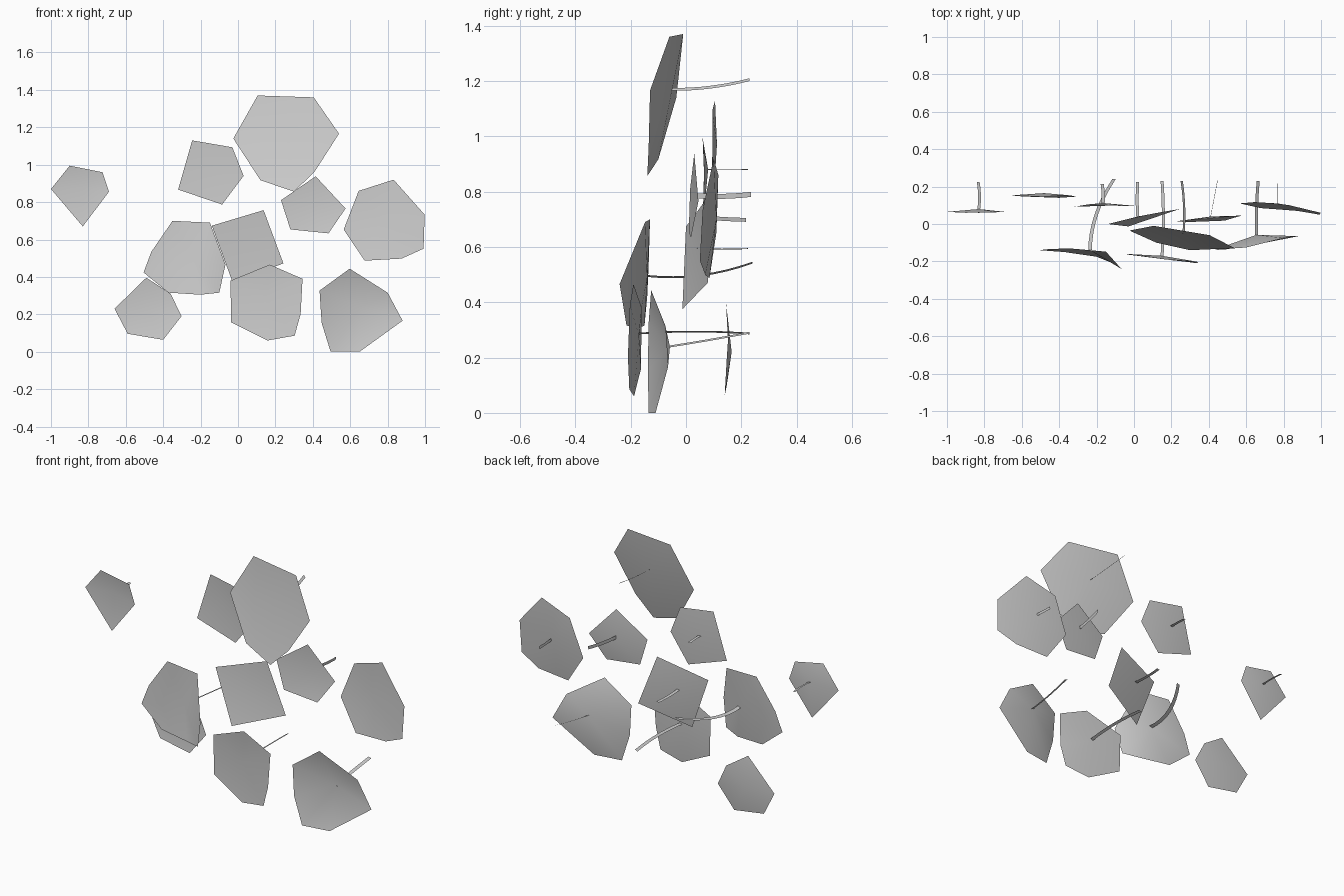
import bpy
from mathutils import Vector


def make_mesh(name, verts, faces):
    me = bpy.data.meshes.new(name)
    me.from_pydata(verts, [], faces)
    me.polygons.foreach_set("use_smooth", [True] * len(faces))
    me.update()
    ob = bpy.data.objects.new(name, me)
    bpy.context.collection.objects.link(ob)
    return ob


def petal(name, centre, rim):
    """Shallow faceted sheet: fan from its centre to a rim listed clockwise from the front."""
    n = len(rim)
    make_mesh(name, [centre] + rim, [(0, 1 + (i + 1) % n, 1 + i) for i in range(n)])


def stem(name, start, mid, end, width, steps=8):
    """Thin flat ribbon along a curve through three points; width is its (x, z) span."""
    a, m, b = Vector(start), Vector(mid), Vector(end)
    ctrl = 2 * m - (a + b) / 2
    half = Vector((width[0], 0, width[1])) / 2
    verts = []
    for i in range(steps + 1):
        t = i / steps
        p = a * (1 - t) ** 2 + ctrl * 2 * t * (1 - t) + b * t * t
        verts += [p - half, p + half]
    make_mesh(name, verts, [(2 * i, 2 * i + 1, 2 * i + 3, 2 * i + 2) for i in range(steps)])


# Far left panel
petal("far_left_panel", (-.83, .08, .88),
      [(-1, .065, .87), (-.90, .06, .995), (-.725, .063, .96), (-.69, .065, .855), (-.83, .06, .67)])
stem("far_left_stem", (-.83, .08, .88), (-.826, .15, .879), (-.833, .225, .88), (.015, -.003))

# Upper left panel
petal("upper_left_panel", (-.165, .112, .97),
      [(-.245, .105, 1.13), (-.03, .095, 1.093), (.03, .095, .94), (-.085, .10, .787), (-.32, .092, .867)])
stem("upper_left_stem", (-.165, .112, .975), (-.165, .16, .975), (-.17, .215, .975), (.017, 0))

# Large top panel
petal("top_panel", (.265, -.05, 1.17),
      [(.105, -.01, 1.37), (.405, -.06, 1.36), (.54, -.13, 1.166), (.41, -.135, .963),
       (.30, -.14, .856), (.12, -.10, .917), (-.025, -.035, 1.14)])
stem("top_stem", (.265, -.05, 1.17), (.268, .09, 1.178), (.255, .23, 1.205), (.012, -.010))

# Small panel right of centre
petal("inner_right_panel", (.41, .04, .775),
      [(.415, .03, .938), (.575, .045, .766), (.484, .018, .633), (.28, .01, .654), (.23, .015, .81)])
stem("inner_right_stem", (.41, .04, .785), (.428, .135, .783), (.447, .235, .79), (.002, .018))

# Far right panel
petal("far_right_panel", (.765, .11, .70),
      [(.832, .10, .92), (.998, .06, .733), (.992, .05, .551), (.875, .07, .498),
       (.677, .085, .487), (.565, .11, .653), (.645, .117, .86)])
stem("far_right_stem", (.765, .11, .703), (.765, .16, .70), (.765, .217, .698), (.003, .014))

# Lower right panel, the most domed
petal("lower_right_panel", (.655, -.058, .24),
      [(.597, -.126, .444), (.80, -.075, .316), (.88, -.065, .166), (.65, -.11, 0),
       (.495, -.135, 0), (.447, -.138, .155), (.436, -.135, .327)])
stem("lower_right_stem", (.655, -.06, .24), (.655, .08, .263), (.664, .23, .29), (.016, -.007))

# Four-sided middle panel
petal("middle_panel", (.02, .04, .59),
      [(-.14, 0, .674), (.137, .062, .757), (.243, .08, .472), (-.03, -.013, .375)])
stem("middle_stem", (.02, .04, .594), (.017, .13, .592), (.02, .225, .594), (.016, .003))

# Inner left panel
petal("inner_left_panel", (-.235, -.14, .49),
      [(-.35, -.13, .70), (-.15, -.148, .69), (-.067, -.24, .466), (-.10, -.215, .316),
       (-.20, -.175, .305), (-.372, -.15, .316), (-.505, -.14, .424), (-.463, -.135, .535)])
stem("inner_left_stem", (-.235, -.14, .495), (-.202, .05, .497), (-.107, .24, .543), (.019, .007))

# Lower middle panel
petal("lower_middle_panel", (.15, -.17, .28),
      [(.17, -.19, .466), (.345, -.203, .39), (.335, -.21, .203), (.303, -.205, .086),
       (.157, -.188, .06), (-.037, -.163, .158), (-.04, -.16, .38)])
stem("lower_middle_stem", (.15, -.17, .287), (.157, .03, .294), (.15, .23, .287), (.016, .006))

# Lower left panel, without a stem
petal("lower_left_panel", (-.48, .165, .22),
      [(-.49, .145, .396), (-.36, .155, .31), (-.302, .147, .19), (-.40, .14, .064),
       (-.59, .147, .096), (-.66, .153, .23)])
